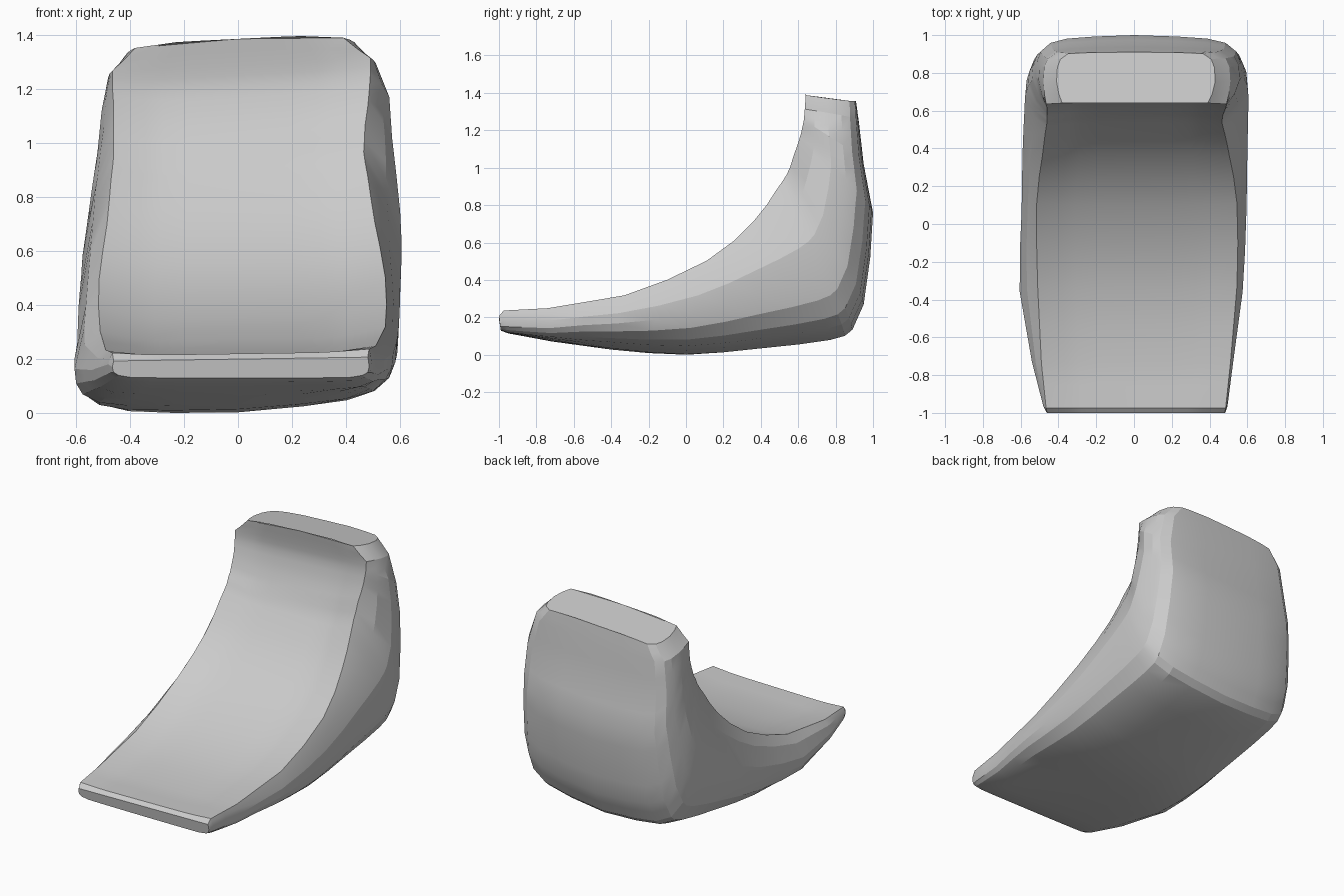
import bpy, bmesh
from mathutils import Vector

if "Cube" in bpy.data.objects:
    bpy.data.objects.remove(bpy.data.objects["Cube"])

# Fan of sections from the front lip up to the top of the back:
# inner y, inner z, outer y, outer z, rim left, rim right, width left, width right, dish depth
SECTIONS = [
    (-1.00, .20, -.99, .13, .46, .48, .465, .485, .0),
    (-.975, .23, -.95, .115, .465, .485, .48, .495, .01),
    (-.74, .242, -.72, .075, .49, .51, .54, .525, .025),
    (-.33, .31, -.40, .035, .51, .545, .605, .575, .04),
    (.11, .495, .00, .003, .515, .545, .595, .595, .045),
    (.36, .705, .40, .035, .485, .505, .59, .60, .045),
    (.48, .87, .77, .08, .47, .48, .58, .605, .045),
    (.54, .96, .89, .135, .46, .465, .575, .605, .045),
    (.575, 1.04, .95, .27, .46, .47, .56, .60, .045),
    (.60, 1.11, .985, .52, .46, .48, .54, .585, .045),
    (.615, 1.16, 1.00, .76, .46, .485, .52, .57, .04),
    (.63, 1.23, .95, 1.02, .465, .49, .505, .56, .035),
    (.635, 1.29, .925, 1.24, .465, .49, .48, .51, .02),
    (.64, 1.385, .91, 1.35, .38, .39, .41, .43, .0),
]


def refine(rows):
    """Insert an in-between section in each gap, smooth along the scoop."""
    out = []
    for i in range(len(rows) - 1):
        p, a, b, n = (rows[max(i - 1, 0)], rows[i], rows[i + 1],
                      rows[min(i + 2, len(rows) - 1)])
        out.append(a)
        out.append([(9 * (u + v) - s - e) / 16 if 2 < i < 7 else (u + v) / 2
                    for s, u, v, e in zip(p, a, b, n)])
    return out + [rows[-1]]


def ring(section):
    iy, iz, oy, oz, rl, rr, wl, wr, dish = section
    inner, outer = Vector((0, iy, iz)), Vector((0, oy, oz))
    d = dish / (outer - inner).length
    slope = .05 * min(1, (iy + 1) / .6)
    r = max(0, min(1, (iy + 1) / .5)) * max(0, min(1, (1.35 - iz) / .2))  # roundness

    def point(x, t):
        p = inner.lerp(outer, t)
        tilt = slope * x if t > .3 or iz > 1 else .015 * x
        drop = .09 * max(0, abs(x) - .22) * max(0, min(1, (iz - 1.29) / .09))
        return (x, p.y, p.z + tilt - drop)

    def half(s, rim, w):
        wide = [(rim * .4, d), (rim * .6, d * .95), (rim * .75, d * .75), (rim, 0),
                (rim + (w - rim) * .6, .18), (w, .42), (w * .99, .70 - .08 * r),
                (w * .95, .86 - .09 * r), (w * .85, .97 - .08 * r),
                (w * .68, .985 - .035 * r), (w * .4, .995 - .015 * r)]
        return [point(s * x, t) for x, t in wide]

    return ([point(0, d)] + half(1, rr, wr) + [point(0, 1)]
            + half(-1, rl, wl)[::-1])


# Scooped seat shell
bm = bmesh.new()
rings = [[bm.verts.new(p) for p in ring(s)] for s in refine(SECTIONS)]
for a, b in zip(rings, rings[1:]):
    for i in range(len(a)):
        j = (i + 1) % len(a)
        bm.faces.new((a[i], a[j], b[j], b[i]))

# Front lip and flat top
bm.faces.new(rings[0])
bm.faces.new(rings[-1])
low = min(v.co.z for v in bm.verts)
for v in bm.verts:
    v.co.z -= low
bmesh.ops.recalc_face_normals(bm, faces=bm.faces)

mesh = bpy.data.meshes.new("scooped_seat")
bm.to_mesh(mesh)
bm.free()
seat = bpy.data.objects.new("scooped_seat", mesh)
bpy.context.collection.objects.link(seat)
bpy.context.view_layer.objects.active = seat
seat.select_set(True)
bpy.ops.object.shade_smooth_by_angle(angle=.3)
